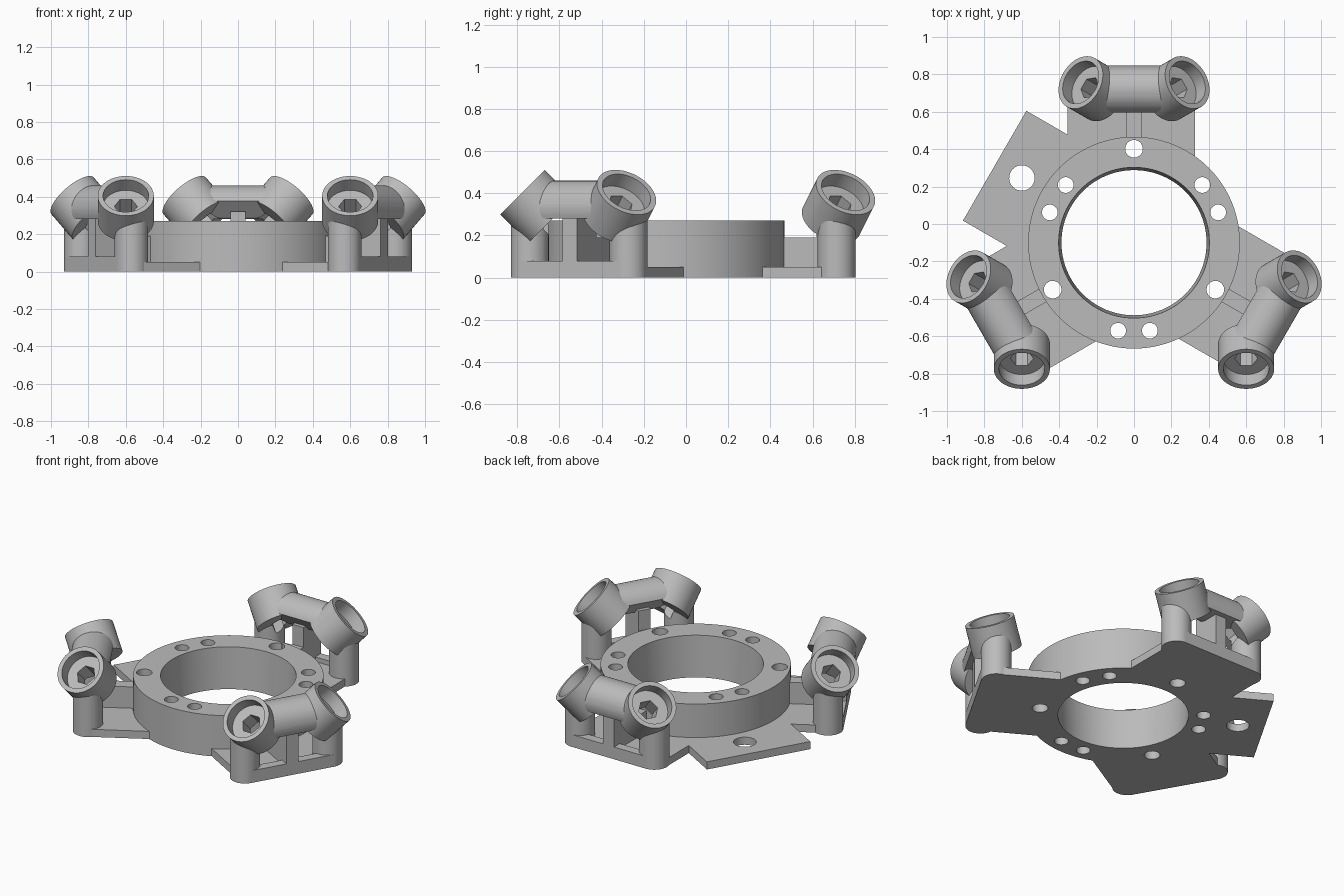
import bpy, bmesh, math
from mathutils import Matrix, Vector

if "Cube" in bpy.data.objects:
    bpy.data.objects.remove(bpy.data.objects["Cube"], do_unlink=True)

grey = bpy.data.materials.new("plain_grey")
grey.use_nodes = True
grey.diffuse_color = (0.5, 0.5, 0.5, 1)
grey.node_tree.nodes["Principled BSDF"].inputs["Base Color"].default_value = (0.5, 0.5, 0.5, 1)

CENTRE = Matrix.Translation((0, -0.1, 0))


def circle(r, n=48, x=0, y=0):
    return [(x + r * math.cos(math.tau * i / n), y + r * math.sin(math.tau * i / n)) for i in range(n)]


def rect(x0, x1, y0, y1):
    return [(x0, y0), (x1, y0), (x1, y1), (x0, y1)]


def prism(name, outline, z0, z1, mat=Matrix()):
    """Extrude a closed 2D outline from z0 to z1, then place it."""
    bm = bmesh.new()
    low = [bm.verts.new((x, y, z0)) for x, y in outline]
    high = [bm.verts.new((x, y, z1)) for x, y in outline]
    bm.faces.new(low[::-1])
    bm.faces.new(high)
    for i in range(len(low)):
        j = (i + 1) % len(low)
        bm.faces.new((low[i], low[j], high[j], high[i]))
    return finish(name, bm, mat)


def finish(name, bm, mat):
    bmesh.ops.recalc_face_normals(bm, faces=bm.faces)
    bm.transform(mat)
    mesh = bpy.data.meshes.new(name)
    bm.to_mesh(mesh)
    bm.free()
    ob = bpy.data.objects.new(name, mesh)
    bpy.context.collection.objects.link(ob)
    mesh.materials.append(grey)
    return ob


def cut(ob, cutters):
    """Subtract every cutter and bake the result."""
    for c in cutters:
        mod = ob.modifiers.new("cut", 'BOOLEAN')
        mod.operation, mod.solver, mod.object = 'DIFFERENCE', 'EXACT', c
    graph = bpy.context.evaluated_depsgraph_get()
    mesh = bpy.data.meshes.new_from_object(ob.evaluated_get(graph))
    ob.modifiers.clear()
    ob.data = mesh


def turn(angle):
    """Frame whose +y points outward at the given angle from the ring centre."""
    return CENTRE @ Matrix.Rotation(math.radians(angle - 90), 4, 'Z')


parts, helpers = [], []

# Bolt hole cutters in the ring
bolts = []
for a in (90, 210, 330):
    for da, dist, r in ((0, 0.502, 0.047), (49.8, 0.478, 0.042), (70.2, 0.478, 0.042)):
        bolts.append(prism("bolt_cutter", circle(r, 32, 0, dist), -0.1, 0.5, turn(a + da)))
helpers += bolts

# Ring with slightly tapered bore
bm = bmesh.new()
loops = [[bm.verts.new((x, y, z)) for x, y in circle(r, 96)]
         for r, z in ((0.403, 0.27), (0.566, 0.27), (0.566, 0), (0.388, 0))]
for k in range(4):
    a, b = loops[k], loops[(k + 1) % 4]
    for i in range(96):
        j = (i + 1) % 96
        bm.faces.new((a[i], a[j], b[j], b[i]))
ring = finish("ring", bm, CENTRE)
cut(ring, bolts)
parts.append(ring)

# Side plate with one large hole
frame = turn(150)
hole = prism("plate_hole_cutter", circle(0.068, 32, 0, 0.692), -0.1, 0.3, frame)
helpers.append(hole)
side_plate = prism("side_plate", rect(-0.355, 0.323, 0.42, 0.851), 0, 0.05, frame)
cut(side_plate, bolts + [hole])
parts.append(side_plate)

LEG_X, LEG_Y, LEG_R, EDGE = 0.27, 0.814, 0.09, 0.904

# Bridge section: a round top, flat underside and bevelled inner side
bridge_section = [(0.817 + 0.13 * math.cos(t), 0.33 + 0.13 * math.sin(t))
                  for t in (math.radians(-22 + 180 * i / 24) for i in range(25))]
bridge_section += [(0.77, 0.29), (0.80, 0.28), (0.90, 0.28)]
LAY = Matrix(((0, 0, 1, 0), (1, 0, 0, 0), (0, 1, 0, 0), (0, 0, 0, 1)))

for label, angle in (("back", 90), ("right", 210), ("left", 330)):
    frame = turn(angle)

    # Base plate
    outline = [(-0.355, 0.42), (0.325, 0.42), (0.325, LEG_Y), (LEG_X, EDGE), (-LEG_X, EDGE), (-0.355, LEG_Y)]
    plate = prism(label + "_arm_plate", outline, 0, 0.05, frame)
    cut(plate, bolts)

    # Sill, middle post and rib
    sill = prism(label + "_sill", rect(-LEG_X, LEG_X, EDGE - 0.06, EDGE), 0, 0.08, frame)
    post = prism(label + "_middle_post", rect(-0.04, 0.04, 0.72, EDGE), 0, 0.32, frame)
    rib = prism(label + "_rib", rect(-0.04, 0.04, 0.555, 0.74), 0, 0.19, frame)

    # Tilted sockets on round legs
    sockets, legs, bores = [], [], []
    for side in (-1, 1):
        axis = Vector((side * 0.612, 0.354, 0.707))
        place = (frame @ Matrix.Translation((side * 0.285, 0.857, 0.405))
                 @ axis.to_track_quat('Z', 'Y').to_matrix().to_4x4())
        sockets.append(prism(label + "_socket", circle(0.15), -0.19, 0, place))
        legs.append(prism(label + "_leg", circle(LEG_R, 48, side * LEG_X, LEG_Y), 0, 0.275, frame))
        bores.append(prism("cup_cutter", circle(0.122), -0.08, 0.15, place))
        bores.append(prism("hex_cutter", circle(0.062, 6), -0.23, 0.1, place))
    helpers += bores

    # Bridge between the sockets
    bridge = prism(label + "_bridge", bridge_section, -0.22, 0.22, frame @ LAY)
    for ob in sockets + legs + [bridge]:
        cut(ob, bores)
    parts += [plate, sill, post, rib, bridge] + sockets + legs

for h in helpers:
    bpy.data.objects.remove(h, do_unlink=True)

# Smooth round surfaces, keep edges sharp
bpy.ops.object.select_all(action='DESELECT')
for ob in parts:
    ob.select_set(True)
bpy.context.view_layer.objects.active = parts[0]
bpy.ops.object.shade_smooth_by_angle(angle=math.radians(30))
